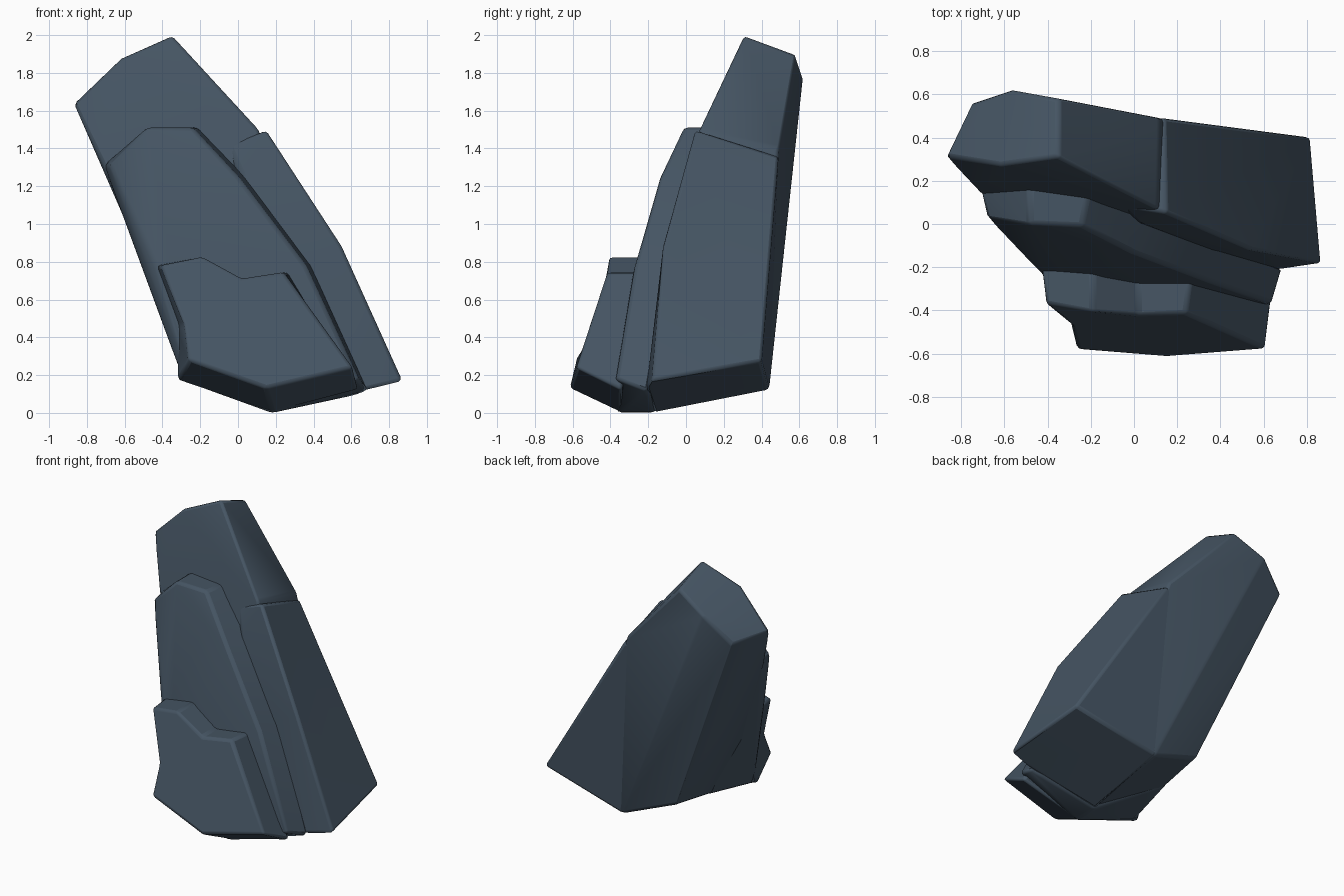
import bpy, bmesh, math

slate = bpy.data.materials.new("slate_blue_rock")
slate.diffuse_color = (0.06, 0.09, 0.125, 1)


def finish(bm, name, bevel):
    """Turn a bmesh into a softly bevelled rock object."""
    bmesh.ops.recalc_face_normals(bm, faces=bm.faces)
    bmesh.ops.dissolve_limit(bm, angle_limit=math.radians(5), verts=bm.verts, edges=bm.edges)
    me = bpy.data.meshes.new(name)
    bm.to_mesh(me)
    bm.free()
    me.materials.append(slate)
    ob = bpy.data.objects.new(name, me)
    bpy.context.collection.objects.link(ob)
    mod = ob.modifiers.new("worn_edges", 'BEVEL')
    mod.width = bevel
    mod.segments = 2
    mod.limit_method = 'ANGLE'
    mod.angle_limit = math.radians(18)
    bpy.ops.object.select_all(action='DESELECT')
    ob.select_set(True)
    bpy.context.view_layer.objects.active = ob
    bpy.ops.object.shade_smooth_by_angle(angle=math.radians(30))


def hull_rock(name, pts, bevel=0.018):
    """Convex rock through the given corner points."""
    bm = bmesh.new()
    vs = [bm.verts.new(p) for p in pts]
    res = bmesh.ops.convex_hull(bm, input=vs)
    loose = [v for v in bm.verts if not v.link_faces]
    bmesh.ops.delete(bm, geom=loose, context='VERTS')
    finish(bm, name, bevel)


def loft_rock(name, front, back, bevel=0.018):
    """Slab between two corner loops, allows a notched outline."""
    bm = bmesh.new()
    a = [bm.verts.new(p) for p in front]
    b = [bm.verts.new(p) for p in back]
    bm.faces.new(a)
    bm.faces.new(b[::-1])
    n = len(a)
    for i in range(n):
        j = (i + 1) % n
        bm.faces.new((a[i], b[i], b[j], a[j]))
    finish(bm, name, bevel)


# tall leaning column at the back
hull_rock("tall_column", [
    (-0.35, 0.31, 2.00), (-0.62, 0.27, 1.88), (-0.87, 0.31, 1.64),
    (-0.75, 0.56, 1.61), (-0.57, 0.62, 1.78), (-0.35, 0.58, 1.90),
    (-0.71, 0.14, 1.31), (-0.20, 0.11, 1.51), (0.11, 0.07, 1.50), (0.12, 0.49, 1.40),
    (-0.28, -0.05, 0.44), (-0.19, 0.38, 0.26), (0.19, 0.44, 0.12),
    (0.18, -0.17, 0.02), (-0.24, -0.15, 0.20), (0.50, 0.40, 0.25), (0.5, -0.12, 0.25)])

# shorter column on the right of it
hull_rock("right_column", [
    (0.15, 0.05, 1.50), (0.14, 0.49, 1.36), (-0.05, 0.08, 1.42), (-0.05, 0.49, 1.30),
    (0.54, -0.12, 0.90), (0.49, 0.44, 0.82), (0.03, 0.00, 1.25), (0.36, -0.12, 0.80),
    (0.87, -0.18, 0.17), (0.82, 0.40, 0.27), (0.67, -0.21, 0.12),
    (0.19, 0.44, 0.12), (0.18, -0.17, 0.0)])

# middle slab
hull_rock("middle_slab", [
    (-0.48, 0.00, 1.51), (-0.24, -0.01, 1.51), (-0.68, 0.03, 1.31),
    (-0.48, 0.20, 1.51), (-0.20, 0.20, 1.51), (-0.71, 0.16, 1.31),
    (0.01, -0.14, 1.24), (0.04, 0.05, 1.25), (0.36, -0.27, 0.78), (0.39, -0.08, 0.78),
    (0.64, -0.37, 0.18), (0.69, -0.20, 0.11), (-0.43, -0.22, 0.77),
    (-0.29, -0.37, 0.30), (-0.29, -0.34, 0.17),
    (-0.22, 0.05, 0.22), (0.18, -0.36, 0.0), (0.18, -0.17, 0.0)])

# low front slab with a notched top edge
loft_rock("front_slab",
    [(-0.41, -0.37, 0.78), (-0.19, -0.41, 0.825), (0.02, -0.425, 0.71), (0.24, -0.415, 0.745),
     (0.61, -0.58, 0.24), (0.15, -0.615, 0.13), (-0.26, -0.585, 0.28), (-0.28, -0.48, 0.46)],
    [(-0.43, -0.20, 0.78), (-0.19, -0.20, 0.825), (0.02, -0.20, 0.71), (0.27, -0.20, 0.745),
     (0.64, -0.34, 0.12), (0.18, -0.34, 0.0), (-0.32, -0.34, 0.17), (-0.33, -0.22, 0.47)])
